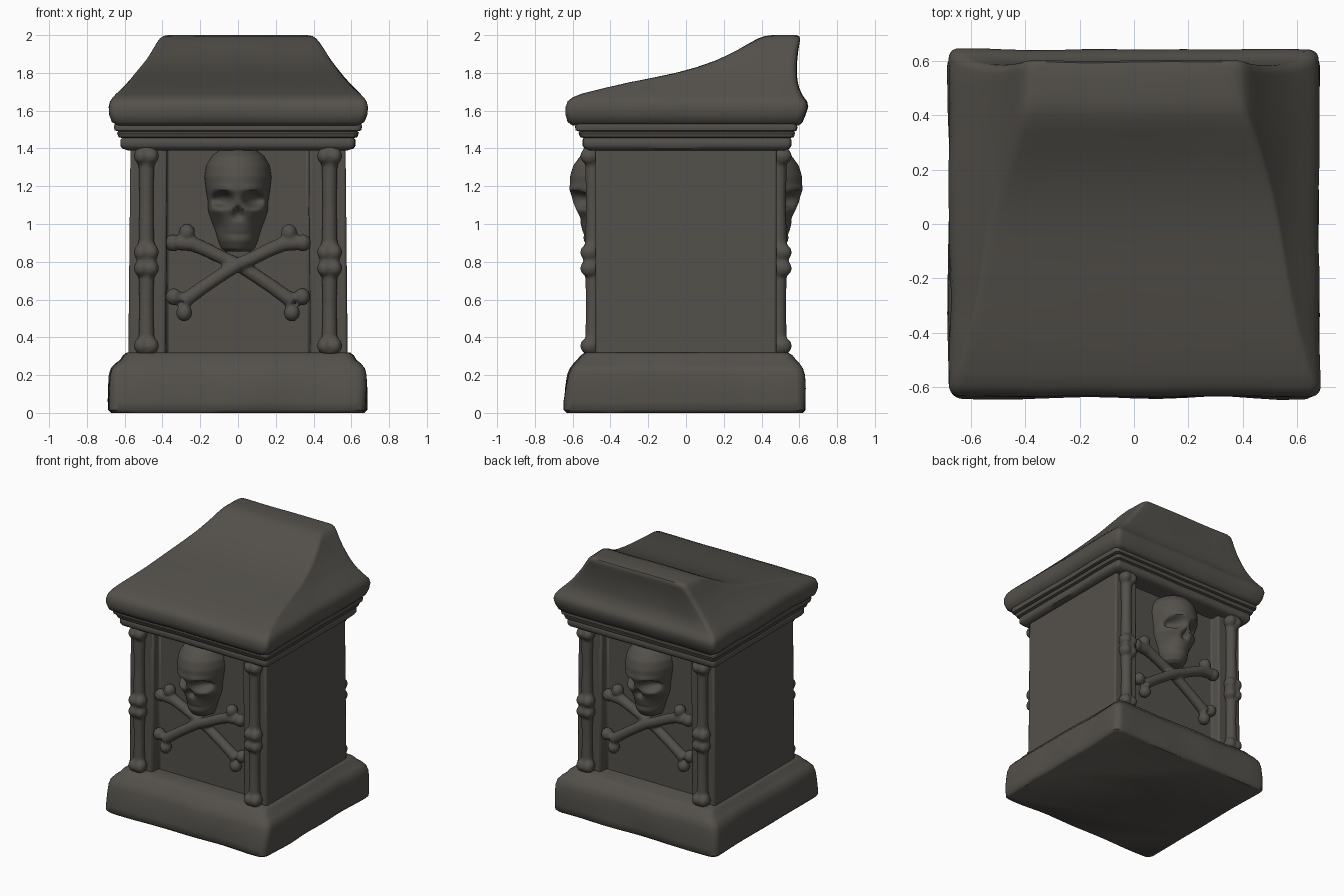
import bpy, bmesh, math
from mathutils import Vector, Matrix, noise

if "Cube" in bpy.data.objects:
    bpy.data.objects.remove(bpy.data.objects["Cube"])

stone = bpy.data.materials.new("dark_stone")
stone.diffuse_color = (0.088, 0.081, 0.070, 1)
stone.use_nodes = True
stone.node_tree.nodes["Principled BSDF"].inputs["Base Color"].default_value = stone.diffuse_color


def make(name, bm):
    bmesh.ops.recalc_face_normals(bm, faces=bm.faces)
    me = bpy.data.meshes.new(name)
    bm.to_mesh(me)
    bm.free()
    me.materials.append(stone)
    ob = bpy.data.objects.new(name, me)
    bpy.context.collection.objects.link(ob)
    return ob


def loft(bm, rings):
    """Skin a list of closed rings and cap both ends."""
    vs = [[bm.verts.new(p) for p in r] for r in rings]
    n = len(vs[0])
    for a, b in zip(vs, vs[1:]):
        for i in range(n):
            bm.faces.new((a[i], a[(i + 1) % n], b[(i + 1) % n], b[i]))
    bm.faces.new(vs[0])
    bm.faces.new(vs[-1])


def rounded_rect(z, w, y0, y1, r, n=14):
    corners = [(w - r, y1 - r, 0), (-w + r, y1 - r, 90), (-w + r, y0 + r, 180), (w - r, y0 + r, 270)]
    arcs = [[Vector((cx + r * math.cos(math.radians(a + t * 18)), cy + r * math.sin(math.radians(a + t * 18)), z))
             for t in range(6)] for cx, cy, a in corners]
    ring = []
    for i in range(4):
        a, b = arcs[i][-1], arcs[(i + 1) % 4][0]
        ring += arcs[i] + [a.lerp(b, k / n) for k in range(1, n)]
    return ring


def stack(name, rows, r, rough):
    """Worn stone block: stacked rounded rectangles (z, half width, front y, back y)."""
    bm = bmesh.new()
    loft(bm, [rounded_rect(*row, r) for row in rows])
    for v in bm.verts:
        k = noise.noise_vector(v.co * 3.5) * rough
        v.co.x += k.x
        v.co.y += k.y
    return make(name, bm)


# plinth, cornice and hipped, swept roof
stack("plinth", [(0, .665, -.625, .615), (.015, .68, -.64, .63), (.06, .682, -.642, .632), (.13, .682, -.635, .63),
                 (.20, .677, -.625, .625), (.235, .668, -.612, .615), (.262, .645, -.592, .598),
                 (.28, .62, -.575, .58), (.305, .605, -.555, .56), (.32, .585, -.53, .535)], .05, .012)
stack("cornice", [(1.39, .58, -.51, .52), (1.40, .612, -.535, .545), (1.415, .62, -.545, .555), (1.445, .62, -.545, .555),
                  (1.455, .612, -.54, .55), (1.46, .63, -.558, .568), (1.483, .638, -.568, .575),
                  (1.49, .63, -.562, .57), (1.495, .65, -.582, .585), (1.515, .655, -.586, .588),
                  (1.53, .65, -.58, .58)], .025, .006)
stack("roof", [(1.52, .60, -.54, .55), (1.522, .635, -.60, .595), (1.54, .665, -.625, .615), (1.58, .68, -.636, .632),
               (1.62, .682, -.636, .645), (1.65, .675, -.625, .638), (1.67, .662, -.60, .622), (1.69, .643, -.55, .61),
               (1.72, .612, -.43, .597), (1.75, .583, -.30, .59), (1.775, .56, -.17, .587), (1.80, .54, -.05, .586),
               (1.83, .517, .06, .585), (1.87, .487, .17, .587), (1.92, .455, .27, .592), (1.96, .43, .34, .60),
               (1.983, .413, .385, .603), (1.995, .395, .42, .597), (2.0, .37, .46, .58)], .035, .009)

# body with recessed niches front and back
bm = bmesh.new()
outline = [(.575, -.48), (.575, .48), (.38, .48), (.375, .41), (-.375, .41), (-.38, .48),
           (-.575, .48), (-.575, -.48), (-.38, -.48), (-.375, -.41), (.375, -.41), (.38, -.48)]
loft(bm, [[(x * s, y, z) for x, y in outline] for z, s in ((.30, 1.01), (.85, 1), (1.41, .99))])
body = make("body", bm)
bev = body.modifiers.new("soft_edges", 'BEVEL')
bev.width, bev.segments, bev.limit_method = .012, 2, 'ANGLE'


def ball(bm, p, r):
    m = Matrix.Translation(p) @ Matrix.Diagonal((r[0], r[1], r[2], 1))
    bmesh.ops.create_uvsphere(bm, u_segments=20, v_segments=12, radius=1, matrix=m)


def tube(bm, pts, radii, n=16):
    pts = [Vector(p) for p in pts]
    rings = []
    for i, p in enumerate(pts):
        d = (pts[min(i + 1, len(pts) - 1)] - pts[max(i - 1, 0)]).normalized()
        side = Vector((0, 1, 0))
        up = d.cross(side).normalized()
        rings.append([p + radii[i] * (side * math.cos(a) + up * math.sin(a))
                      for a in (2 * math.pi * k / n for k in range(n))])
    loft(bm, rings)


def soften(ob, voxel):
    m = ob.modifiers.new("fuse", 'REMESH')
    m.mode, m.voxel_size, m.use_smooth_shade = 'VOXEL', voxel, True
    s = ob.modifiers.new("smooth", 'SMOOTH')
    s.factor, s.iterations = .5, 4


details = []

# bone columns: two long bones end to end at each corner
bm = bmesh.new()
cx, cy = .485, -.492
for z0, z1 in ((.31, .815), (.805, 1.41)):
    ts = (0, .08, .18, .5, .82, .92, 1)
    tube(bm, [(cx, cy, z0 + (z1 - z0) * t) for t in ts], (.05, .05, .042, .038, .042, .05, .05))
    for z in (z0 + .045, z1 - .05):
        ball(bm, (cx - .027, cy - .018, z), (.04, .052, .045))
        ball(bm, (cx + .027, cy - .018, z), (.04, .052, .045))
cols = make("bone_columns", bm)
mir = cols.modifiers.new("mirror", 'MIRROR')
mir.use_axis = (True, False, False)
soften(cols, .011)
details.append(cols)

# crossed bones
bm = bmesh.new()
for s, y in ((1, -.435), (-1, -.46)):
    path = [(-.31, .90), (-.24, .895), (-.16, .86), (-.08, .82), (0, .785), (.08, .735), (.17, .675), (.24, .625), (.29, .59)]
    tube(bm, [(s * x, y, z) for x, z in path], (.04, .04, .037, .036, .036, .036, .036, .038, .04))
    for x, z in ((-.27, .955), (-.345, .90), (.285, .53), (.34, .615)):
        ball(bm, (s * x, y, z), (.043, .045, .046))
bones = make("crossed_bones", bm)
soften(bones, .01)
details.append(bones)

# skull: stacked ovals (z, half width, front y) with pressed-in features
prof = [(.855, .065, -.49), (.87, .088, -.515), (.91, .105, -.54), (.97, .122, -.55), (1.02, .142, -.562),
        (1.07, .158, -.585), (1.12, .16, -.60), (1.18, .17, -.614), (1.25, .178, -.615), (1.31, .168, -.597),
        (1.36, .138, -.56), (1.39, .10, -.515), (1.408, .05, -.46)]
rings, n = [], 72
for a, b in zip(prof, prof[1:]):
    for k in range(6):
        z, w, y = (p + (q - p) * k / 6 for p, q in zip(a, b))
        rings.append([(w * math.cos(t), -.40 + (y + .40) * math.sin(t), z)
                      for t in (2 * math.pi * i / n for i in range(n))])
bm = bmesh.new()
loft(bm, rings)


def bump(v, x, z, rx, rz, power=1):
    return math.exp(-(((v.x - x) / rx) ** 2 + ((v.z - z) / rz) ** 2) ** power)


for vert in bm.verts:
    v = vert.co
    if v.y < -.40:
        c = v.copy()
        c.x = abs(c.x)
        d = .075 * bump(c, .083, 1.13, .05, .039, 2)             # eye sockets
        d += .04 * bump(c, 0, 1.06, .012 + max(0, 1.09 - c.z) * .35, .035, 2)  # nose
        d += .018 * bump(c, .11, .985, .035, .04)                # hollow cheeks
        d += .008 * bump(c, 0, .945, .10, .008)                  # mouth line
        d -= .014 * bump(c, .075, 1.185, .06, .018)              # brows
        d -= .014 * bump(c, .12, 1.07, .04, .022)                # cheekbones
        v.y += d * min(1, (-.40 - v.y) / .06)
skull = make("skull", bm)
sm = skull.modifiers.new("smooth", 'SMOOTH')
sm.iterations = 3
details.append(skull)

# same carvings on the back
for ob in details:
    back = ob.copy()
    back.name = ob.name + "_back"
    back.rotation_euler.z = math.pi
    bpy.context.collection.objects.link(back)

bpy.ops.object.select_all(action='DESELECT')
for ob in bpy.context.collection.objects:
    ob.select_set(ob not in details)
for ob in details:
    ob.select_set(True)
for ob in bpy.data.objects:
    if ob.name.endswith("_back"):
        ob.select_set(False)
bpy.context.view_layer.objects.active = body
bpy.ops.object.shade_smooth_by_angle(angle=math.radians(45))
